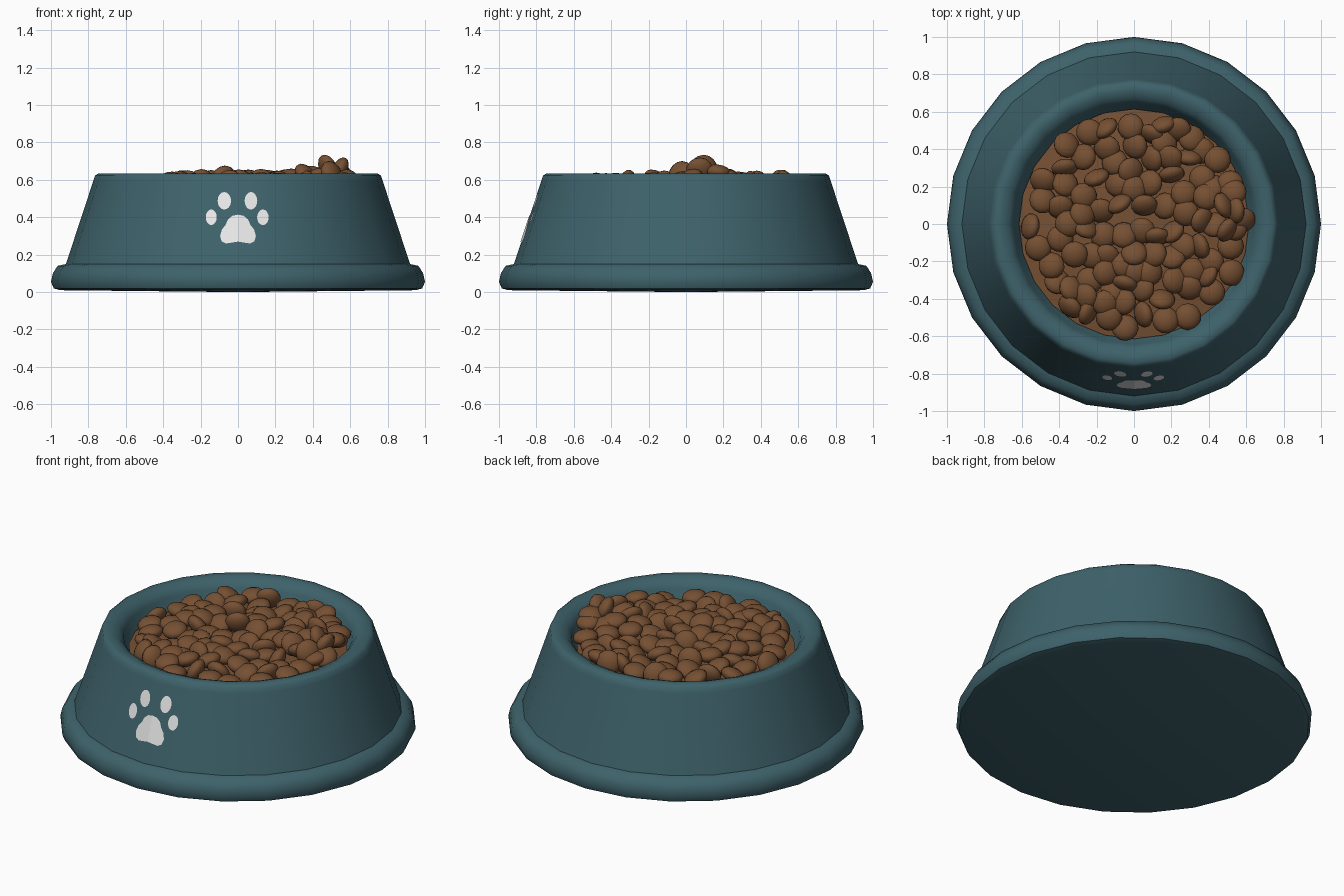
import bpy, bmesh, math, random
from mathutils import Matrix, Vector

if "Cube" in bpy.data.objects:
    bpy.data.objects.remove(bpy.data.objects["Cube"])

random.seed(7)
SIDES = 24


def material(name, rgb):
    m = bpy.data.materials.new(name)
    m.diffuse_color = (*rgb, 1)
    m.use_nodes = True
    m.node_tree.nodes["Principled BSDF"].inputs["Base Color"].default_value = m.diffuse_color
    return m


TEAL = material("teal bowl", (0.048, 0.122, 0.146))
WHITE = material("white paint", (0.8, 0.8, 0.8))
BROWN = material("brown food", (0.18, 0.08, 0.033))


def finish(bm, name, mat, angle=None):
    me = bpy.data.meshes.new(name)
    bm.to_mesh(me)
    bm.free()
    me.materials.append(mat)
    ob = bpy.data.objects.new(name, me)
    bpy.context.collection.objects.link(ob)
    if angle:
        bpy.ops.object.select_all(action='DESELECT')
        ob.select_set(True)
        bpy.context.view_layer.objects.active = ob
        bpy.ops.object.shade_smooth_by_angle(angle=math.radians(angle))
    return ob


def lathe(name, profile, mat, angle):
    """Spin an (r, z) profile; both ends lie on the axis."""
    bm = bmesh.new()
    vs = [bm.verts.new((r, 0, z)) for r, z in profile]
    es = [bm.edges.new(p) for p in zip(vs, vs[1:])]
    bmesh.ops.spin(bm, geom=vs + es, cent=(0, 0, 0), axis=(0, 0, 1),
                   angle=2 * math.pi, steps=SIDES, use_duplicate=False)
    bmesh.ops.remove_doubles(bm, verts=bm.verts, dist=1e-4)
    bmesh.ops.recalc_face_normals(bm, faces=bm.faces)
    return finish(bm, name, mat, angle)


# Bowl: closed base, foot bead, sloping wall, rounded rim, hollow
lathe("bowl", [(0, 0.0), (0.95, 0.01), (0.985, 0.02), (1.0, 0.055), (0.99, 0.1),
               (0.965, 0.14), (0.92, 0.15), (0.775, 0.59), (0.765, 0.622),
               (0.745, 0.635), (0.71, 0.635), (0.67, 0.618), (0.645, 0.585),
               (0.625, 0.5), (0.56, 0.42), (0, 0.40)], TEAL, 50)


# Paw print: thin plates lying on the front wall facets
def on_wall(x, z):
    r = 0.92 - (z - 0.15) * 0.145 / 0.44
    return Vector((x, -(r - abs(x) * math.tan(math.pi / SIDES)) - 0.004, z))


def plate(bm, cx, cz, outline):
    c = bm.verts.new(on_wall(cx, cz))
    ring = [bm.verts.new(on_wall(x, z)) for x, z in outline]
    for a, b in zip(ring, ring[1:] + ring[:1]):
        bm.faces.new((c, a, b))


bm = bmesh.new()
for cx, cz, a, b in [(-0.073, 0.488, 0.036, 0.047), (0.069, 0.488, 0.034, 0.047),
                     (-0.143, 0.4, 0.029, 0.042), (0.133, 0.4, 0.031, 0.042)]:
    plate(bm, cx, cz, [(cx + a * math.cos(t * math.pi / 8), cz + b * math.sin(t * math.pi / 8))
                       for t in range(16)])
half = [(0.035, 0.264), (0.065, 0.26), (0.088, 0.272), (0.096, 0.3), (0.086, 0.335),
        (0.066, 0.36), (0.054, 0.388), (0.03, 0.408)]
plate(bm, 0, 0.33, [(0, 0.27)] + half + [(0, 0.414)] + [(-x, z) for x, z in reversed(half)])
finish(bm, "paw_print", WHITE)


# Food bed under the loose pieces
def bed(r):
    return 0.56 - 0.09 * r * r


lathe("food_bed", [(0, 0.43), (0.55, 0.43), (0.615, 0.515), (0.4, bed(0.4)), (0, bed(0))],
      BROWN, 40)

# Kibble: flattened balls scattered evenly, heaped on the right
spots = []
while len(spots) < 92:
    best = None
    for _ in range(25):
        r, t = 0.575 * math.sqrt(random.random()), random.uniform(0, 2 * math.pi)
        p = Vector((r * math.cos(t) + 0.01, r * math.sin(t)))
        d = min([(p - q).length for q in spots], default=9)
        if best is None or d > best[0]:
            best = (d, p)
    spots.append(best[1])
spots += [Vector(p) for p in [(0.48, 0.1), (0.53, 0.17), (0.42, 0.2), (0.58, 0.02), (0.5, -0.03)]]

bm = bmesh.new()
for i, p in enumerate(spots):
    heap = 0.075 * math.exp(-((p.x - 0.5) ** 2 + (p.y - 0.1) ** 2) / 0.03)
    z = bed(p.length) + 0.02 + heap + random.uniform(0, 0.035)
    tilt = math.radians(random.uniform(45, 75) if i % 4 == 0 else random.uniform(0, 35))
    m = (Matrix.Translation((p.x, p.y, z))
         @ Matrix.Rotation(random.uniform(0, 2 * math.pi), 4, 'Z')
         @ Matrix.Rotation(tilt, 4, 'X') @ Matrix.Diagonal((0.072, 0.072, 0.041, 1)))
    bmesh.ops.create_uvsphere(bm, u_segments=14, v_segments=8, radius=1, matrix=m)
finish(bm, "kibble", BROWN, 60)
